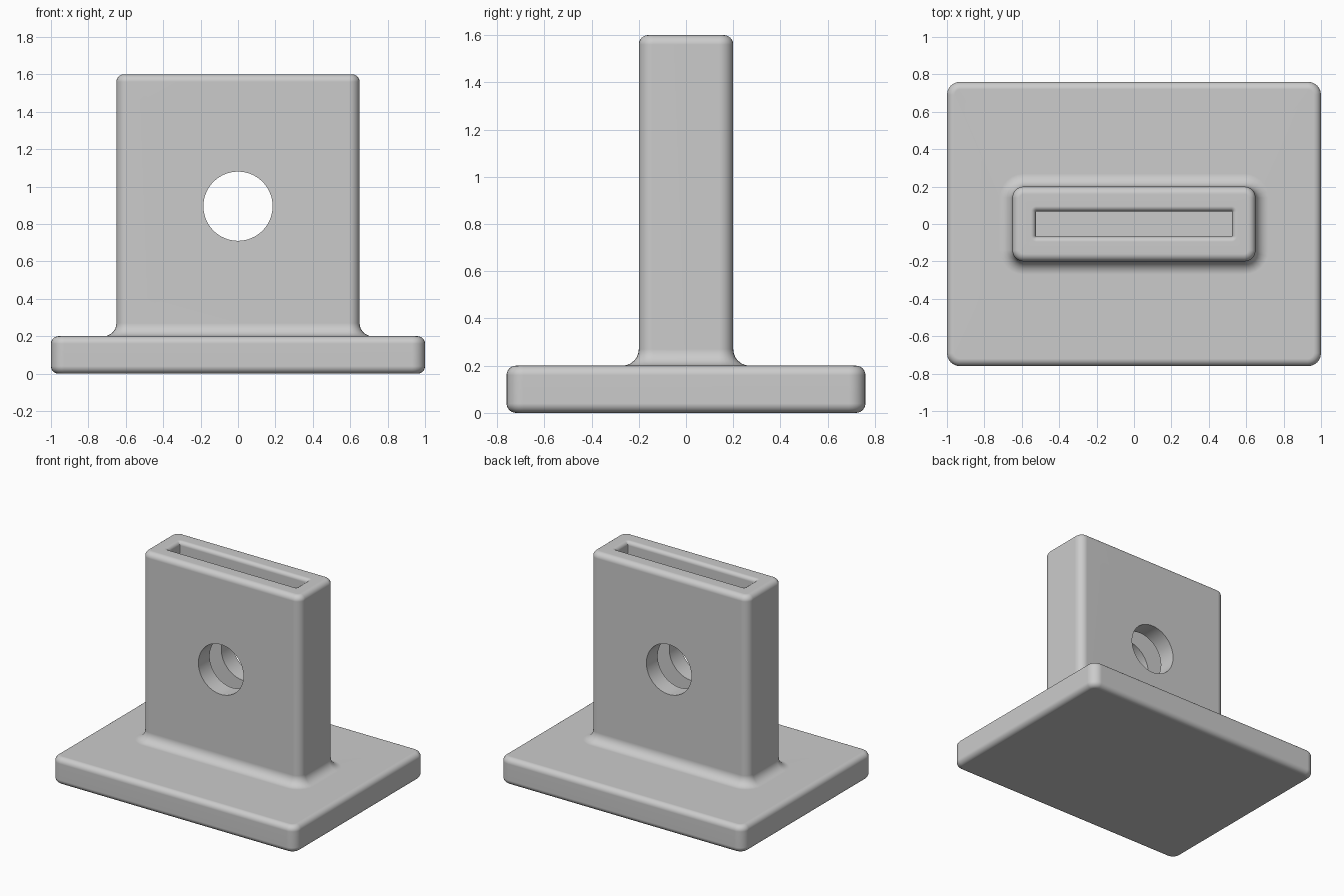
import bpy
import bmesh
from math import sin, cos, pi, radians
from mathutils import Matrix

if "Cube" in bpy.data.objects:
    bpy.data.objects.remove(bpy.data.objects["Cube"])

STEPS = 6                      # segments in every rounded edge
BASE = (1.0, 0.76, 0.07)       # half width, half depth, corner radius
WALL = (0.65, 0.2, 0.06)
SLOT = (0.525, 0.068, 0.004)
BASE_TOP, WALL_TOP, SLOT_FLOOR = 0.2, 1.6, 0.2
EDGE, FILLET, RIM = 0.04, 0.07, 0.027

grey = bpy.data.materials.new("matte grey")
grey.use_nodes = True
colour = (0.6, 0.6, 0.6, 1)
grey.diffuse_color = colour
grey.node_tree.nodes["Principled BSDF"].inputs["Base Color"].default_value = colour


def ring(bm, outline, grow, z):
    """Rounded rectangle grown outward by an offset, at height z."""
    hx, hy, r = outline
    verts = []
    for k, (sx, sy) in enumerate(((1, 1), (-1, 1), (-1, -1), (1, -1))):
        for i in range(STEPS + 1):
            a = (k + i / STEPS) * pi / 2
            verts.append(bm.verts.new((sx * (hx - r) + (r + grow) * cos(a),
                                       sy * (hy - r) + (r + grow) * sin(a), z)))
    return verts


def add_object(name, bm):
    mesh = bpy.data.meshes.new(name)
    bm.to_mesh(mesh)
    bm.free()
    obj = bpy.data.objects.new(name, mesh)
    bpy.context.collection.objects.link(obj)
    return obj


# Loft sections: base edges, fillet, upright, rounded top, slot
arc = [i / STEPS * pi / 2 for i in range(STEPS + 1)]
sections = [(BASE, EDGE * (sin(a) - 1), EDGE * (1 - cos(a))) for a in arc]
sections += [(BASE, EDGE * (cos(a) - 1), BASE_TOP - EDGE * (1 - sin(a))) for a in arc]
sections += [(WALL, FILLET * (1 - sin(a)), BASE_TOP + FILLET * (1 - cos(a))) for a in arc]
sections += [(WALL, EDGE * (cos(a) - 1), WALL_TOP - EDGE * (1 - sin(a))) for a in arc]
sections += [(SLOT, RIM * (1 - sin(a)), WALL_TOP - RIM * (1 - cos(a))) for a in arc]
sections.append((SLOT, 0, SLOT_FLOOR))

bm = bmesh.new()
rings = [ring(bm, *s) for s in sections]
for low, high in zip(rings, rings[1:]):
    for i in range(len(low)):
        j = (i + 1) % len(low)
        bm.faces.new((low[i], low[j], high[j], high[i]))
bm.faces.new(rings[0][::-1])
bm.faces.new(rings[-1])
bmesh.ops.recalc_face_normals(bm, faces=bm.faces)
holder = add_object("slotted_stand", bm)
holder.data.materials.append(grey)

# Round hole through the upright
bm = bmesh.new()
bmesh.ops.create_cone(bm, cap_ends=True, segments=64, radius1=0.185, radius2=0.185, depth=1,
                      matrix=Matrix.Translation((0, 0, 0.895)) @ Matrix.Rotation(pi / 2, 4, "X"))
cutter = add_object("hole_cutter", bm)
cutter.hide_render = True

bpy.ops.object.select_all(action="DESELECT")
holder.select_set(True)
bpy.context.view_layer.objects.active = holder
cut = holder.modifiers.new("Hole", "BOOLEAN")
cut.object = cutter
cut.solver = "EXACT"
bpy.ops.object.modifier_apply(modifier=cut.name)
bpy.data.objects.remove(cutter)

# Smooth rounded edges with flat broad faces
bpy.ops.object.shade_smooth_by_angle(angle=radians(35))
normals = holder.modifiers.new("Flat faces", "WEIGHTED_NORMAL")
normals.keep_sharp = True
